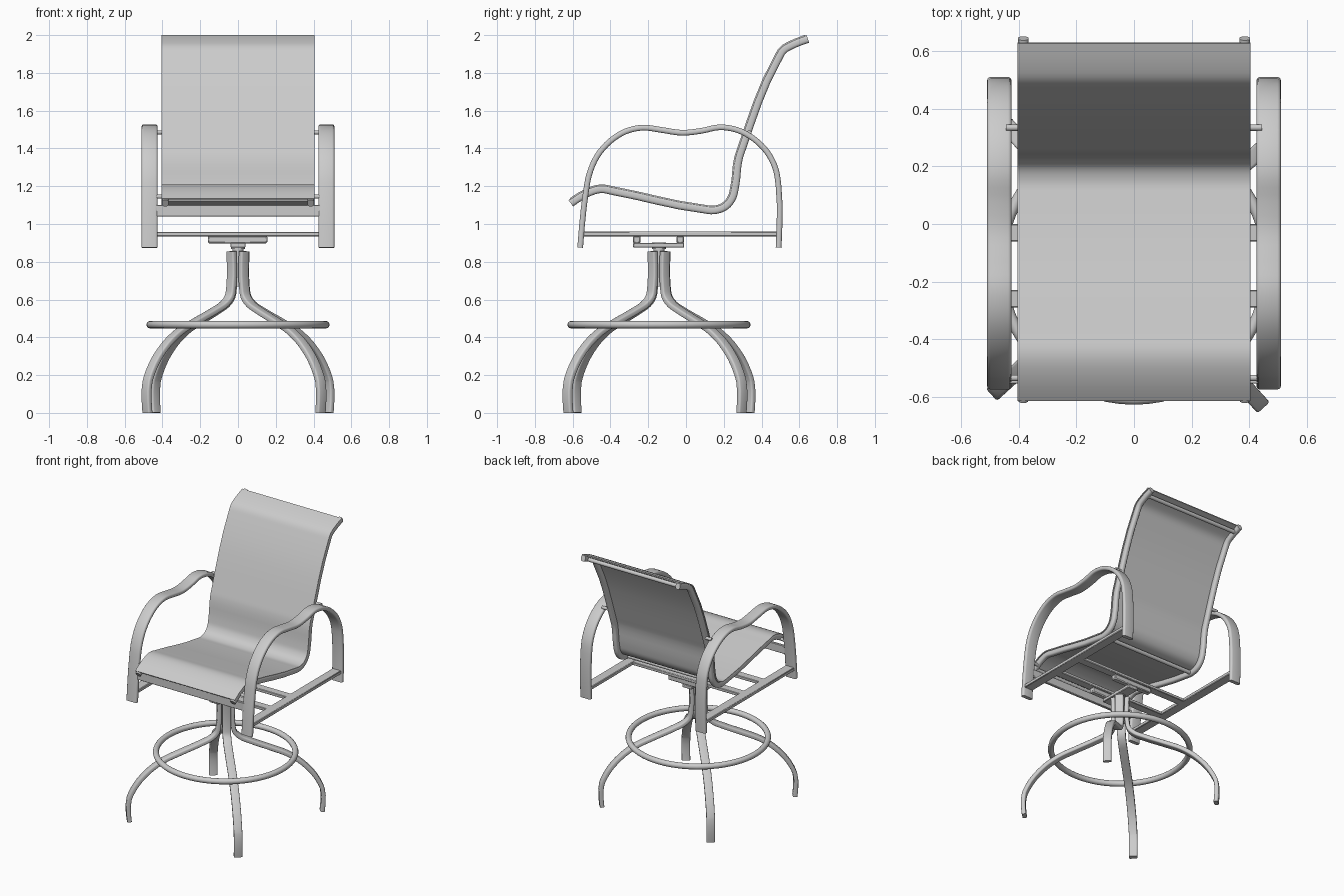
import bpy, bmesh, math
from mathutils import Vector, Matrix

if "Cube" in bpy.data.objects:
    bpy.data.objects.remove(bpy.data.objects["Cube"], do_unlink=True)

grey = bpy.data.materials.new("warm_grey")
grey.use_nodes = True
grey.diffuse_color = (0.6, 0.6, 0.6, 1)
grey.node_tree.nodes["Principled BSDF"].inputs["Base Color"].default_value = (0.6, 0.6, 0.6, 1)


def finish(name, bm):
    bmesh.ops.recalc_face_normals(bm, faces=bm.faces)
    me = bpy.data.meshes.new(name)
    bm.to_mesh(me)
    bm.free()
    me.materials.append(grey)
    ob = bpy.data.objects.new(name, me)
    bpy.context.collection.objects.link(ob)
    bpy.ops.object.select_all(action="DESELECT")
    ob.select_set(True)
    bpy.context.view_layer.objects.active = ob
    bpy.ops.object.shade_smooth_by_angle(angle=math.radians(40))
    return ob


def smooth_path(pts, steps=4):
    """Rounded path through the points, keeping straight runs straight."""
    p = [Vector(q) for q in pts]
    out = []
    for i in range(len(p) - 1):
        a, b = p[i], p[i + 1]
        d = (b - a).length
        tan = []
        for k in (i, i + 1):
            lo, hi = p[max(k - 1, 0)], p[min(k + 1, len(p) - 1)]
            e1, e2 = (p[k] - lo), (hi - p[k])
            w1, w2 = e2.length, e1.length
            t = e1.normalized() * w1 + e2.normalized() * w2
            tan.append(t.normalized() * d)
        for s in range(steps):
            t = s / steps
            out.append(a * (2*t**3 - 3*t**2 + 1) + tan[0] * (t**3 - 2*t**2 + t)
                       + b * (3*t**2 - 2*t**3) + tan[1] * (t**3 - t**2))
    return out + [p[-1]]


def rounded_rect(w, h, r, seg=3):
    pts = []
    for k, (sx, sy) in enumerate(((1, 1), (-1, 1), (-1, -1), (1, -1))):
        for s in range(seg + 1):
            a = math.pi / 2 * (k + s / seg)
            pts.append((sx * (w/2 - r) + r * math.cos(a), sy * (h/2 - r) + r * math.sin(a)))
    return pts


def sweep(name, path, section, place, shift=0.0):
    """Sweep a section (across, normal) along a flat path; place(across, u, z) gives 3D."""
    bm = bmesh.new()
    rings = []
    for i, q in enumerate(path):
        t = (path[min(i + 1, len(path) - 1)] - path[max(i - 1, 0)]).normalized()
        n = Vector((-t.y, t.x))
        ring = []
        for a, h in section:
            c = q + n * (h + shift)
            ring.append(bm.verts.new(place(a, c.x, c.y)))
        rings.append(ring)
    m = len(section)
    for r0, r1 in zip(rings, rings[1:]):
        for j in range(m):
            bm.faces.new((r0[j], r0[(j + 1) % m], r1[(j + 1) % m], r1[j]))
    bm.faces.new(rings[0])
    bm.faces.new(rings[-1])
    return finish(name, bm)


def box(name, x, y, z):
    bm = bmesh.new()
    mid = [(q[0] + q[1]) / 2 for q in (x, y, z)]
    size = [q[1] - q[0] for q in (x, y, z)]
    bmesh.ops.create_cube(bm, size=1, matrix=Matrix.Translation(mid) @ Matrix.Diagonal((*size, 1)))
    bmesh.ops.bevel(bm, geom=bm.edges[:], offset=min(size) * 0.15, segments=1, affect="EDGES")
    return finish(name, bm)


def rod(name, centre, radius, length, axis="Z"):
    bm = bmesh.new()
    turn = Matrix.Rotation(math.pi / 2, 4, "Y") if axis == "X" else Matrix.Identity(4)
    bmesh.ops.create_cone(bm, cap_ends=True, segments=24, radius1=radius, radius2=radius,
                          depth=length, matrix=Matrix.Translation(centre) @ turn)
    return finish(name, bm)


def side_plane(x0):
    return lambda a, u, z: (x0 + a, u, z)


BASE_Y = -0.143

# Four swivel base legs
leg_path = smooth_path([(.048, .855), (.048, .67), (.06, .615), (.10, .575), (.16, .545),
                        (.30, .485), (.42, .43), (.51, .365), (.63, .21), (.648, .165), (.648, 0)])
leg_section = rounded_rect(.057, .03, .009)
for k in range(4):
    ang = math.radians(-47.7 + 90 * k)
    c, s = math.cos(ang), math.sin(ang)
    sweep("base_leg_%d" % (k + 1), leg_path, leg_section,
          lambda a, u, z: (u * c - a * s, BASE_Y + u * s + a * c, z))

# Foot ring
bm = bmesh.new()
N, M = 64, 12
grid = [[bm.verts.new(((.465 + .02 * math.cos(v)) * math.cos(u),
                       BASE_Y + (.465 + .02 * math.cos(v)) * math.sin(u), .467 + .02 * math.sin(v)))
         for v in (2 * math.pi * j / M for j in range(M))]
        for u in (2 * math.pi * i / N for i in range(N))]
for i in range(N):
    for j in range(M):
        bm.faces.new((grid[i][j], grid[(i+1) % N][j], grid[(i+1) % N][(j+1) % M], grid[i][(j+1) % M]))
finish("foot_ring", bm)

# Swivel post and mounting bracket
rod("swivel_post", (0, BASE_Y, .78), .03, .22)
rod("swivel_collar", (0, BASE_Y, .885), .037, .035)
box("swivel_plate", (-.04, .04), (-.28, -.01), (.875, .90))
for name, y in (("front", -.26), ("back", -.03)):
    box(name + "_mount_block", (-.16, .155), (y - .02, y + .02), (.898, .936))
    box(name + "_cross_bar", (-.44, .44), (y - .03, y + .03), (.935, .957))
box("front_stretcher", (-.44, .44), (-.555, -.535), (1.04, 1.10))

# Arms, side rails, seat tubes and pins, one set per side
arm_path = smooth_path([(-.56, .875), (-.53, 1.17), (-.513, 1.26), (-.47, 1.36), (-.40, 1.44),
                        (-.32, 1.49), (-.23, 1.51), (-.13, 1.498), (-.02, 1.483), (.08, 1.493),
                        (.18, 1.512), (.27, 1.498), (.36, 1.45), (.43, 1.38), (.475, 1.29),
                        (.49, 1.2), (.49, .875)])
seat_path = smooth_path([(-.61, 1.11), (-.53, 1.16), (-.45, 1.185), (-.38, 1.173), (.08, 1.08),
                         (.15, 1.073), (.21, 1.095), (.245, 1.14), (.26, 1.2), (.28, 1.35),
                         (.30, 1.41), (.485, 1.87), (.515, 1.92), (.56, 1.947), (.645, 1.98)])
for name, side in (("left", 1), ("right", -1)):
    sweep(name + "_arm", arm_path, rounded_rect(.085, .03, .012), side_plane(side * .468))
    sweep(name + "_seat_tube", seat_path, rounded_rect(.036, .042, .014), side_plane(side * .385))
    xs = sorted((side * .432, side * .502))
    box(name + "_side_rail", xs, (-.545, .485), (.935, .96))
    for part, y, z in (("back", .335, 1.485), ("front", -.535, 1.145)):
        rod(name + "_" + part + "_pin", (side * .415, y, z), .011, .06, "X")

# Sling fabric laid over the seat tubes
sling_path = smooth_path([(p.x, p.y) for p in seat_path[1:-1]], 1)
sweep("sling_fabric", sling_path, [(.405, -.004), (.405, .004), (-.405, .004), (-.405, -.004)],
      side_plane(0), .0205)

# Spreader tubes between the seat tubes
for name, y, z in (("top", .60, 1.957), ("bottom", .14, 1.072), ("front", -.57, 1.13)):
    rod(name + "_spreader", (0, y, z), .014, .77, "X")
